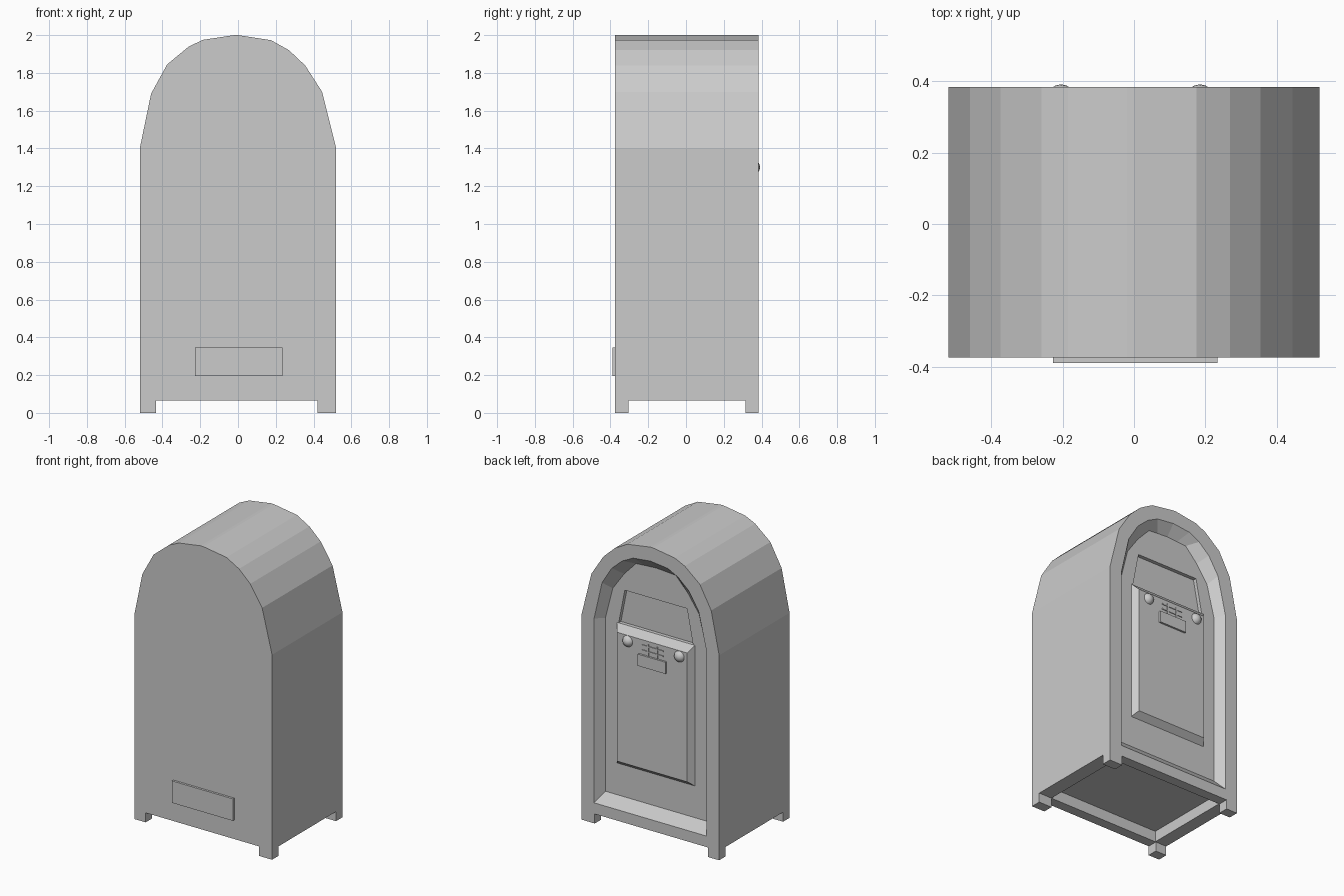
import bpy, bmesh
from mathutils import Matrix, Vector

if "Cube" in bpy.data.objects:
    bpy.data.objects.remove(bpy.data.objects["Cube"])


def make(name, bm):
    bmesh.ops.recalc_face_normals(bm, faces=bm.faces[:])
    me = bpy.data.meshes.new(name)
    bm.to_mesh(me)
    bm.free()
    ob = bpy.data.objects.new(name, me)
    bpy.context.collection.objects.link(ob)
    return ob


def loft(name, sections):
    """Solid through (y, [(x, z), ...]) outlines of equal point count."""
    bm = bmesh.new()
    rings = [[bm.verts.new((x, y, z)) for x, z in pts] for y, pts in sections]
    n = len(rings[0])
    for a, b in zip(rings, rings[1:]):
        for i in range(n):
            bm.faces.new((a[i], a[(i + 1) % n], b[(i + 1) % n], b[i]))
    bm.faces.new(rings[0])
    bm.faces.new(rings[-1])
    return make(name, bm)


def box(name, x0, x1, y0, y1, z0, z1):
    return loft(name, [(y, [(x0, z0), (x1, z0), (x1, z1), (x0, z1)]) for y in (y0, y1)])


def cut(target, cutter):
    m = target.modifiers.new("cut", 'BOOLEAN')
    m.operation, m.solver, m.object = 'DIFFERENCE', 'EXACT', cutter
    cutter.hide_render = True
    bpy.context.view_layer.objects.active = target
    bpy.ops.object.modifier_apply(modifier=m.name)
    bpy.data.objects.remove(cutter)


def mirrored(half):
    """Complete an outline given from the right side up to the centre."""
    return half + [(-x, z) for x, z in reversed(half) if x > 0]


def trapezoid(bottom, top, z0, z1):
    return [(-bottom, z0), (bottom, z0), (top, z1), (-top, z1)]


# Arched body
arch = [(.52, .065), (.52, 1.4), (.445, 1.7), (.355, 1.84), (.27, 1.92), (.175, 1.973),
        (0, 2), (-.02, 2), (-.185, 1.975), (-.26, 1.94), (-.375, 1.845), (-.46, 1.69),
        (-.52, 1.4), (-.52, .065)]
body = loft("body", [(-.375, arch), (.385, arch)])

# Recess with sloping walls in the back
opening = mirrored([(.425, .14), (.425, 1.4), (.365, 1.66), (.29, 1.78), (.21, 1.85),
                    (.13, 1.89), (0, 1.905)])
floor = mirrored([(.382, .208), (.382, 1.39), (.325, 1.61), (.24, 1.73), (.15, 1.825),
                  (.08, 1.83), (0, 1.835)])
cut(body, loft("recess_cutter", [(.325, floor), (.385, opening), (.42, opening)]))

# Slot pocket above the door, and hollow underside
pocket = trapezoid(.29, .235, 1.34, 1.62)
cut(body, loft("pocket_cutter", [(.30, pocket), (.34, pocket)]))
cut(body, box("underside_cutter", -.43, .42, -.305, .315, 0, .14))

# Four feet
for side, x0, x1 in (("left", -.52, -.435), ("right", .42, .52)):
    for end, y0, y1 in (("front", -.375, -.305), ("back", .315, .385)):
        box(f"{end}_{side}_foot", x0, x1, y0, y1, 0, .065)

# Front plate
box("front_plate", -.227, .235, -.39, -.37, .195, .345)

# Raised door with chamfered rim
base = trapezoid(.295, .295, .425, 1.385)
loft("door", [(.295, base), (.325, base), (.365, trapezoid(.265, .265, .46, 1.34))])

# Label plate and bracket bars on the door
box("door_plate", -.11, .10, .36, .378, 1.16, 1.24)
for i, z in enumerate((1.265, 1.30)):
    box(f"bracket_bar_{i}", -.085, .075, .36, .37, z, z + .008)
for i, x in enumerate((-.04, .03)):
    box(f"bracket_post_{i}", x - .005, x + .005, .36, .37, 1.24, 1.32)

# Round door knobs
for side, x in (("left", -.205), ("right", .185)):
    bm = bmesh.new()
    bmesh.ops.create_uvsphere(bm, u_segments=16, v_segments=10, radius=.04,
                              matrix=Matrix.Translation(Vector((x, .352, 1.3))))
    knob = make(f"{side}_knob", bm)
    for p in knob.data.polygons:
        p.use_smooth = True
